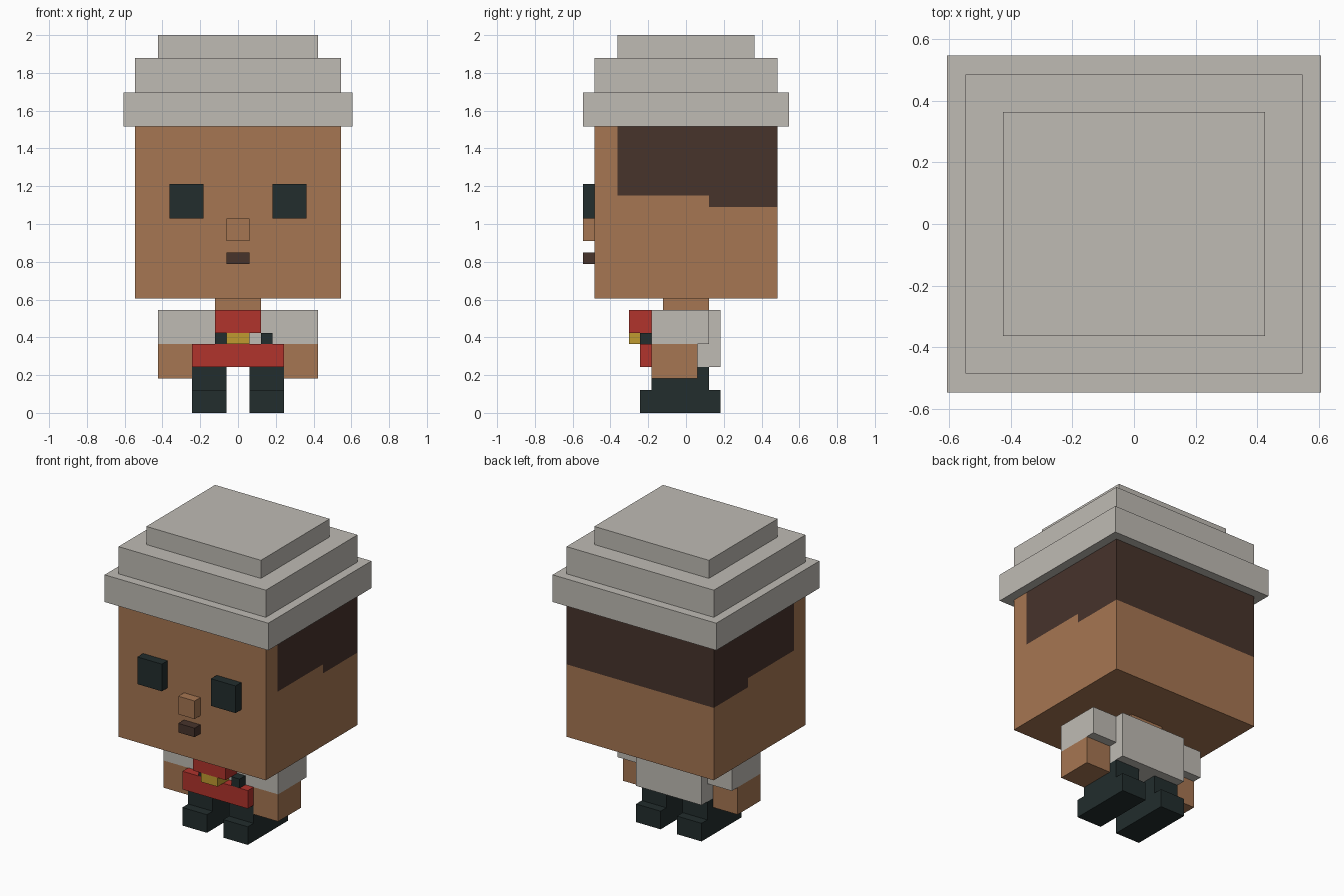
import bpy, bmesh
from mathutils import Vector

cube = bpy.data.objects.get("Cube")
if cube:
    bpy.data.objects.remove(cube, do_unlink=True)

U = 2 / 33  # one building block; the figure is 33 blocks tall


def material(name, rgb):
    lin = [((c / 255 + 0.055) / 1.055) ** 2.4 for c in rgb] + [1]
    m = bpy.data.materials.new(name)
    m.use_nodes = True
    m.diffuse_color = lin
    m.node_tree.nodes["Principled BSDF"].inputs["Base Color"].default_value = lin
    return m


SKIN = material("skin", (166, 118, 82))
HAIR = material("dark brown hair", (71, 51, 43))
CLOTH = material("pale grey cloth", (191, 187, 180))
DARK = material("dark slate", (34, 45, 45))
RED = material("red cloth", (177, 51, 44))
GOLD = material("gold", (192, 155, 48))


def box(name, x, y, z, mat):
    """Box from (min, max) ranges given in blocks."""
    bm = bmesh.new()
    bmesh.ops.create_cube(bm, size=1)
    for v in bm.verts:
        v.co = Vector([r[0] if c < 0 else r[1] for c, r in zip(v.co, (x, y, z))]) * U
    mesh = bpy.data.meshes.new(name)
    bm.to_mesh(mesh)
    bm.free()
    mesh.materials.append(mat)
    ob = bpy.data.objects.new(name, mesh)
    bpy.context.collection.objects.link(ob)
    return ob


def pair(name, x, y, z, mat):
    """Same box on both sides of the body."""
    box("left_" + name, x, y, z, mat)
    box("right_" + name, (-x[1], -x[0]), y, z, mat)


# Head, cut along the hairline so the hair is coloured faces
head = box("head", (-9, 9), (-8, 8), (10, 25), SKIN)
head.data.materials.append(HAIR)
bm = bmesh.new()
bm.from_mesh(head.data)
for co, no in (((0, 0, 18), (0, 0, 1)), ((0, 0, 19), (0, 0, 1)),
               ((0, -6, 0), (0, 1, 0)), ((0, 2, 0), (0, 1, 0))):
    bmesh.ops.bisect_plane(bm, geom=bm.verts[:] + bm.edges[:] + bm.faces[:],
                           plane_co=Vector(co) * U, plane_no=no)
bm.normal_update()
for f in bm.faces:
    c = f.calc_center_median() / U
    side_or_back = abs(f.normal.x) > 0.5 or f.normal.y > 0.5
    if side_or_back and c.y > -6 and c.z > (18 if c.y > 2 else 19):
        f.material_index = 1
bm.to_mesh(head.data)
bm.free()

# Face
pair("eye", (3, 6), (-9, -8), (17, 20), DARK)
box("nose", (-1, 1), (-9, -8), (15, 17), SKIN)
box("mouth", (-1, 1), (-9, -8), (13, 14), HAIR)

# Stepped hat
box("hat_brim", (-10, 10), (-9, 9), (25, 28), CLOTH)
box("hat_middle", (-9, 9), (-8, 8), (28, 31), CLOTH)
box("hat_top", (-7, 7), (-6, 6), (31, 33), CLOTH)

# Body
box("neck", (-2, 2), (-2, 2), (9, 10), SKIN)
box("shirt", (-4, 4), (-3, 3), (4, 9), CLOTH)
pair("sleeve", (4, 7), (-3, 2), (6, 9), CLOTH)
pair("hand", (4, 7), (-3, 1), (3, 6), SKIN)
pair("leg", (1, 4), (-3, 2), (2, 4), DARK)
pair("foot", (1, 4), (-4, 3), (0, 2), DARK)

# Front details
box("neckerchief", (-2, 2), (-5, -3), (7, 9), RED)
box("belt", (-4, 4), (-4, -3), (4, 6), RED)
box("buckle", (-1, 1), (-5, -3), (6, 7), GOLD)
box("left_pouch", (2, 3), (-4, -3), (6, 7), DARK)
box("right_pouch", (-2, -1), (-4, -3), (6, 7), DARK)
